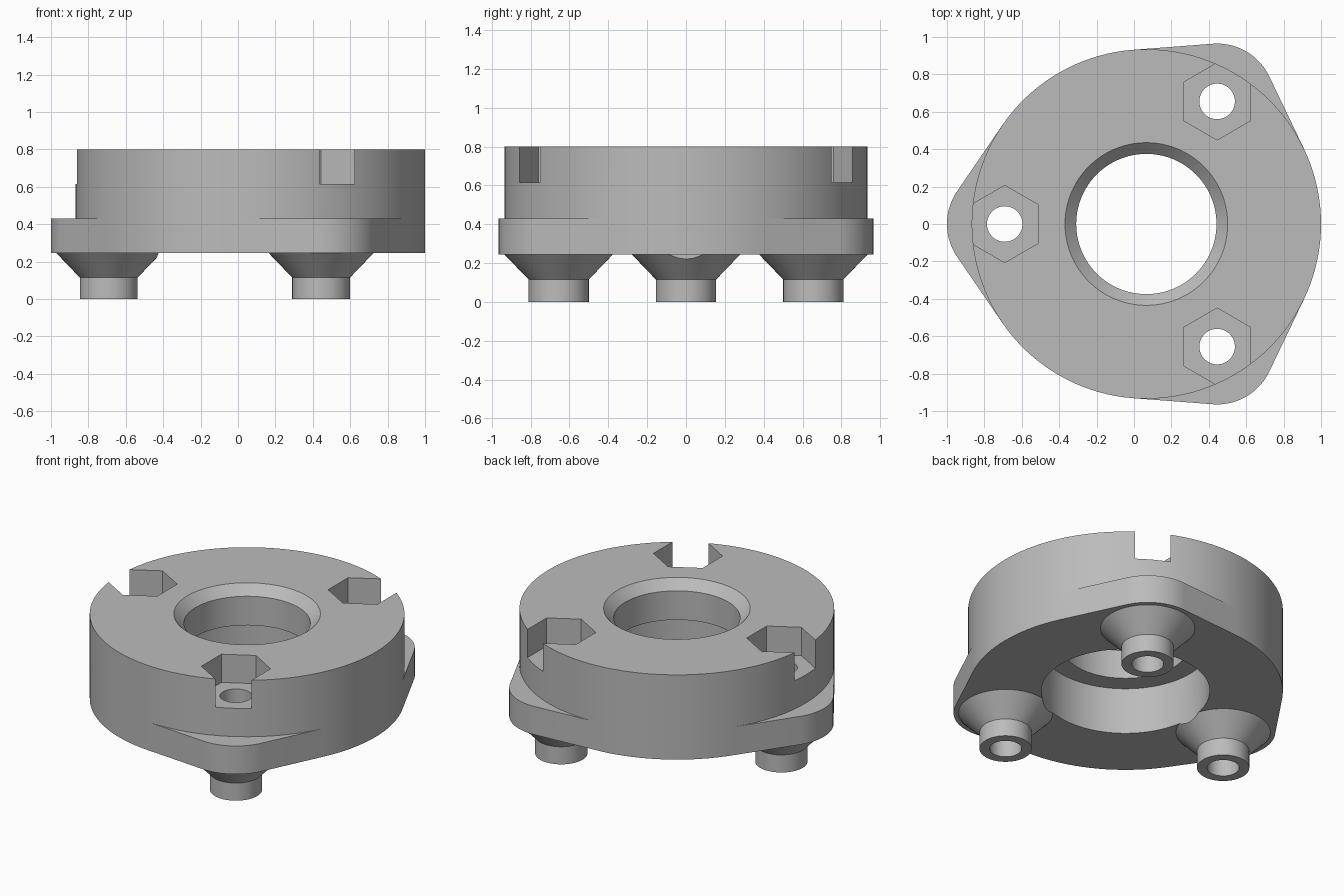
import bpy, bmesh
from math import sin, cos, radians, degrees, acos, pi

if "Cube" in bpy.data.objects:
    bpy.data.objects.remove(bpy.data.objects["Cube"])

CX, R = 0.066, 0.934            # disc axis and radius
BOLT, LOBE = 0.757, 0.309       # bolt circle and ear radius
BASE, STEP, TOP = 0.245, 0.43, 0.80
EARS = (60, 180, 300)
SPREAD = degrees(acos((R - LOBE) / BOLT))   # tangent angle between ear and disc


def polar(r, deg, x=0.0, y=0.0):
    return x + r * cos(radians(deg)), y + r * sin(radians(deg))


def arc(r, start, end, n, centre):
    return [polar(r, start + (end - start) * i / n, *centre) for i in range(n + 1)]


def finish(bm, name):
    bmesh.ops.remove_doubles(bm, verts=bm.verts, dist=1e-5)
    bmesh.ops.recalc_face_normals(bm, faces=bm.faces)
    mesh = bpy.data.meshes.new(name)
    bm.to_mesh(mesh)
    bm.free()
    ob = bpy.data.objects.new(name, mesh)
    bpy.context.collection.objects.link(ob)
    return ob


def prism(name, outline, z0, z1):
    bm = bmesh.new()
    face = bm.faces.new([bm.verts.new((x, y, z0)) for x, y in outline])
    top = bmesh.ops.extrude_face_region(bm, geom=[face], use_keep_orig=True)["geom"]
    bmesh.ops.translate(bm, vec=(0, 0, z1 - z0),
                        verts=[v for v in top if isinstance(v, bmesh.types.BMVert)])
    return finish(bm, name)


def lathe(name, profile, centre, n):
    """Solid of revolution from (radius, z) points, listed bottom to top."""
    bm = bmesh.new()
    rings = [[bm.verts.new((*polar(r, 360 * i / n, *centre), z)) for i in range(n)]
             for r, z in profile]
    for a, b in zip(rings, rings[1:]):
        for i in range(n):
            j = (i + 1) % n
            bm.faces.new((a[i], a[j], b[j], b[i]))
    bm.faces.new(rings[0])
    bm.faces.new(rings[-1])
    return finish(bm, name)


def disc_outline(with_ears):
    """Disc outline, optionally swelling into tangent ears at the bolts."""
    pts = []
    for a in EARS:
        centre, r = ((polar(BOLT, a, CX), LOBE) if with_ears else ((CX, 0), R))
        ear = arc(r, a - SPREAD, a + SPREAD, 24, centre)
        gap = arc(R, a + SPREAD, a + 120 - SPREAD, 18, (CX, 0))
        pts += (ear + gap) if with_ears else (ear[:-1] + gap[:-1])
    return pts


def combine(target, other, operation):
    mod = target.modifiers.new(operation.title(), 'BOOLEAN')
    mod.operation, mod.solver, mod.object = operation, 'EXACT', other
    bpy.context.view_layer.objects.active = target
    bpy.ops.object.modifier_apply(modifier=mod.name)
    bpy.data.objects.remove(other)


# Housing: eared flange with the round body on it
housing = prism("housing", disc_outline(True), BASE, STEP)
combine(housing, prism("body", disc_outline(False), BASE + 0.05, TOP), 'UNION')

# Flared feet under the ears
for a in EARS:
    foot = [(0.155, 0), (0.155, 0.115), (0.28, BASE), (0.28, BASE + 0.06)]
    combine(housing, lathe("foot", foot, polar(BOLT, a, CX), 64), 'UNION')

# Stepped central bore with a chamfered mouth
bore = [(0.5, -0.1), (0.5, 0.55), (0.375, 0.55), (0.375, TOP - 0.06),
        (0.435, TOP), (0.435, TOP + 0.1)]
combine(housing, lathe("bore", bore, (CX, 0), 96), 'DIFFERENCE')

# Hexagonal nut pockets and bolt holes
for a in EARS:
    centre = polar(BOLT, a, CX)
    hexagon = arc(0.206, 30, 330, 5, centre)
    combine(housing, prism("pocket", hexagon, 0.615, TOP + 0.1), 'DIFFERENCE')
    combine(housing, lathe("hole", [(0.095, -0.1), (0.095, 0.7)], centre, 48), 'DIFFERENCE')

# Remove leftover seams on flat surfaces
bm = bmesh.new()
bm.from_mesh(housing.data)
bmesh.ops.remove_doubles(bm, verts=bm.verts, dist=1e-5)
bmesh.ops.dissolve_limit(bm, angle_limit=radians(0.3), verts=bm.verts, edges=bm.edges)
bm.to_mesh(housing.data)
bm.free()

# Plain grey finish
grey = bpy.data.materials.new("plain grey")
grey.use_nodes = True
colour = (0.5, 0.5, 0.5, 1)
grey.diffuse_color = colour
grey.node_tree.nodes["Principled BSDF"].inputs["Base Color"].default_value = colour
housing.data.materials.clear()
housing.data.materials.append(grey)
for poly in housing.data.polygons:
    poly.material_index = 0

bpy.ops.object.select_all(action='DESELECT')
housing.select_set(True)
bpy.context.view_layer.objects.active = housing
bpy.ops.object.shade_smooth_by_angle(angle=radians(25))
